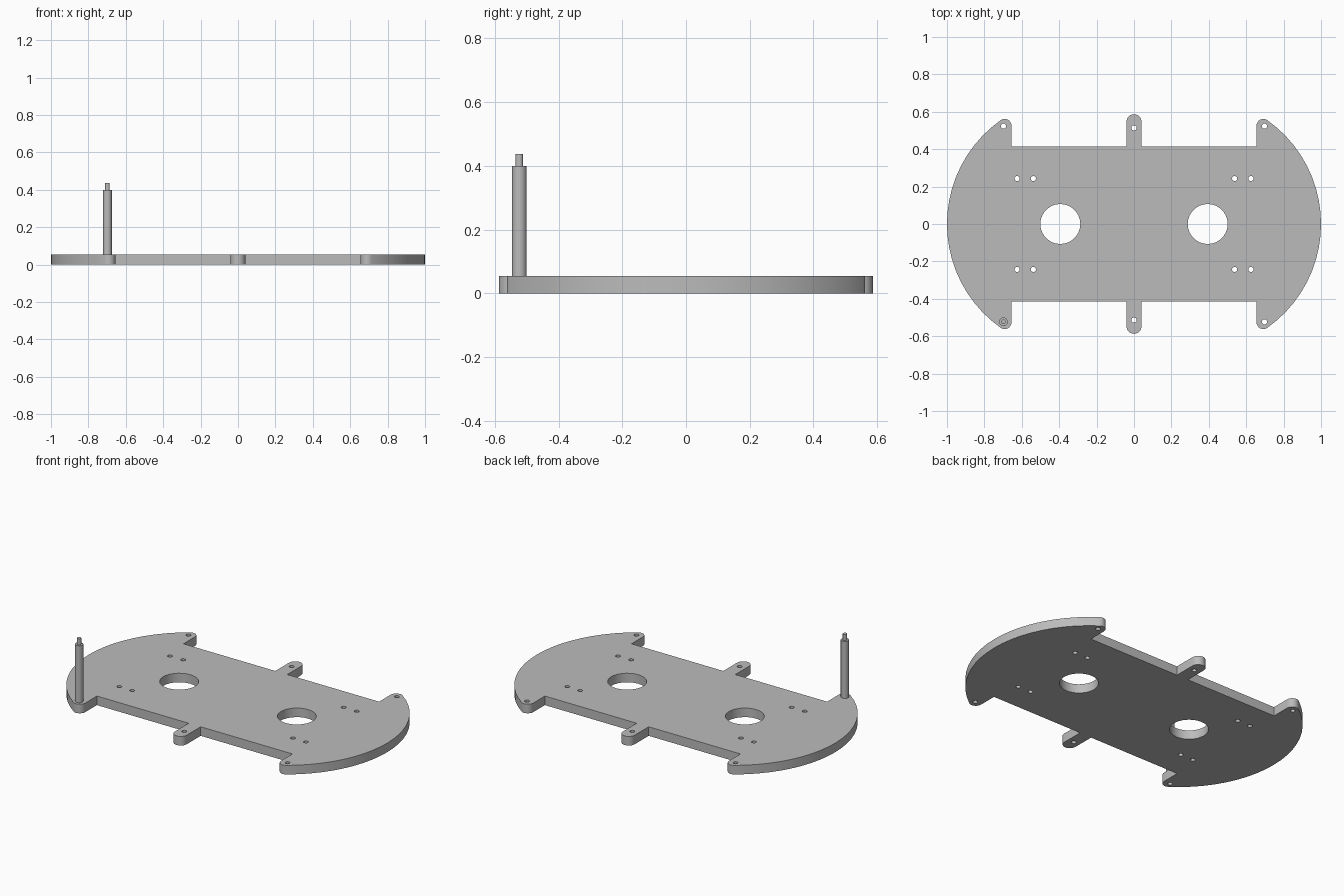
import bpy, bmesh, math

THICK = 0.055

cube = bpy.data.objects.get("Cube")
if cube:
    bpy.data.objects.remove(cube, do_unlink=True)

grey = bpy.data.materials.new("plain grey")
grey.use_nodes = True
colour = (0.5, 0.5, 0.5, 1)
grey.diffuse_color = colour
grey.node_tree.nodes["Principled BSDF"].inputs["Base Color"].default_value = colour


def arc(cx, cy, r, start, end, steps):
    angles = [math.radians(start + (end - start) * i / steps) for i in range(steps + 1)]
    return [(cx + r * math.cos(a), cy + r * math.sin(a)) for a in angles]


def circle(cx, cy, r, sides):
    return arc(cx, cy, r, 0, 360, sides)[:-1]


def finish(obj):
    obj.data.materials.clear()
    obj.data.materials.append(grey)
    bpy.ops.object.select_all(action="DESELECT")
    obj.select_set(True)
    bpy.context.view_layer.objects.active = obj
    bpy.ops.object.shade_smooth_by_angle(angle=math.radians(30))


# One quarter of the outline: round end, ear, straight edge, middle tab
quarter = arc(0.32, 0, 0.68, 0, 54.7, 10)
quarter += arc(0.692, 0.525, 0.037, 54.7, 180, 8)[1:]
quarter += [(0.655, 0.414), (0.04, 0.414)]
quarter += arc(0, 0.547, 0.04, 0, 90, 6)
half = quarter + [(-x, y) for x, y in reversed(quarter[:-1])]
outline = half + [(x, -y) for x, y in reversed(half[1:-1])]

# Holes: wheel openings, ears, tabs and motor screws
loops = [outline]
for sx in (-1, 1):
    loops.append(circle(sx * 0.394, 0, 0.107, 28))
    for sy in (-1, 1):
        loops.append(circle(sx * 0.698, sy * 0.523, 0.014, 14))
        for x in (0.538, 0.625):
            loops.append(circle(sx * x, sy * 0.243, 0.014, 14))
for sy in (-1, 1):
    loops.append(circle(0, sy * 0.514, 0.014, 14))

# Base plate: filled flat profile with thickness
profile = bpy.data.curves.new("plate_profile", "CURVE")
profile.dimensions = "2D"
profile.fill_mode = "BOTH"
profile.extrude = THICK / 2
for loop in loops:
    spline = profile.splines.new("POLY")
    spline.points.add(len(loop) - 1)
    for point, (x, y) in zip(spline.points, loop):
        point.co = (x, y, 0, 1)
    spline.use_cyclic_u = True
helper = bpy.data.objects.new("plate_profile", profile)
bpy.context.collection.objects.link(helper)
bpy.context.view_layer.update()
mesh = bpy.data.meshes.new_from_object(helper.evaluated_get(bpy.context.evaluated_depsgraph_get()))
bpy.data.objects.remove(helper, do_unlink=True)

bm = bmesh.new()
bm.from_mesh(mesh)
bmesh.ops.remove_doubles(bm, verts=bm.verts, dist=0.0001)
bmesh.ops.recalc_face_normals(bm, faces=bm.faces)
bmesh.ops.translate(bm, verts=bm.verts, vec=(0, 0, THICK / 2))
bm.to_mesh(mesh)
bm.free()
plate = bpy.data.objects.new("base_plate", mesh)
bpy.context.collection.objects.link(plate)
finish(plate)

# Standoff post with a thinner pin on top
for name, radius, low, high in (("standoff_post", 0.023, THICK, 0.4),
                                ("standoff_pin", 0.012, 0.4, 0.437)):
    bpy.ops.mesh.primitive_cylinder_add(vertices=24, radius=radius, depth=high - low,
                                        location=(-0.698, -0.523, (low + high) / 2))
    part = bpy.context.object
    part.name = name
    finish(part)
